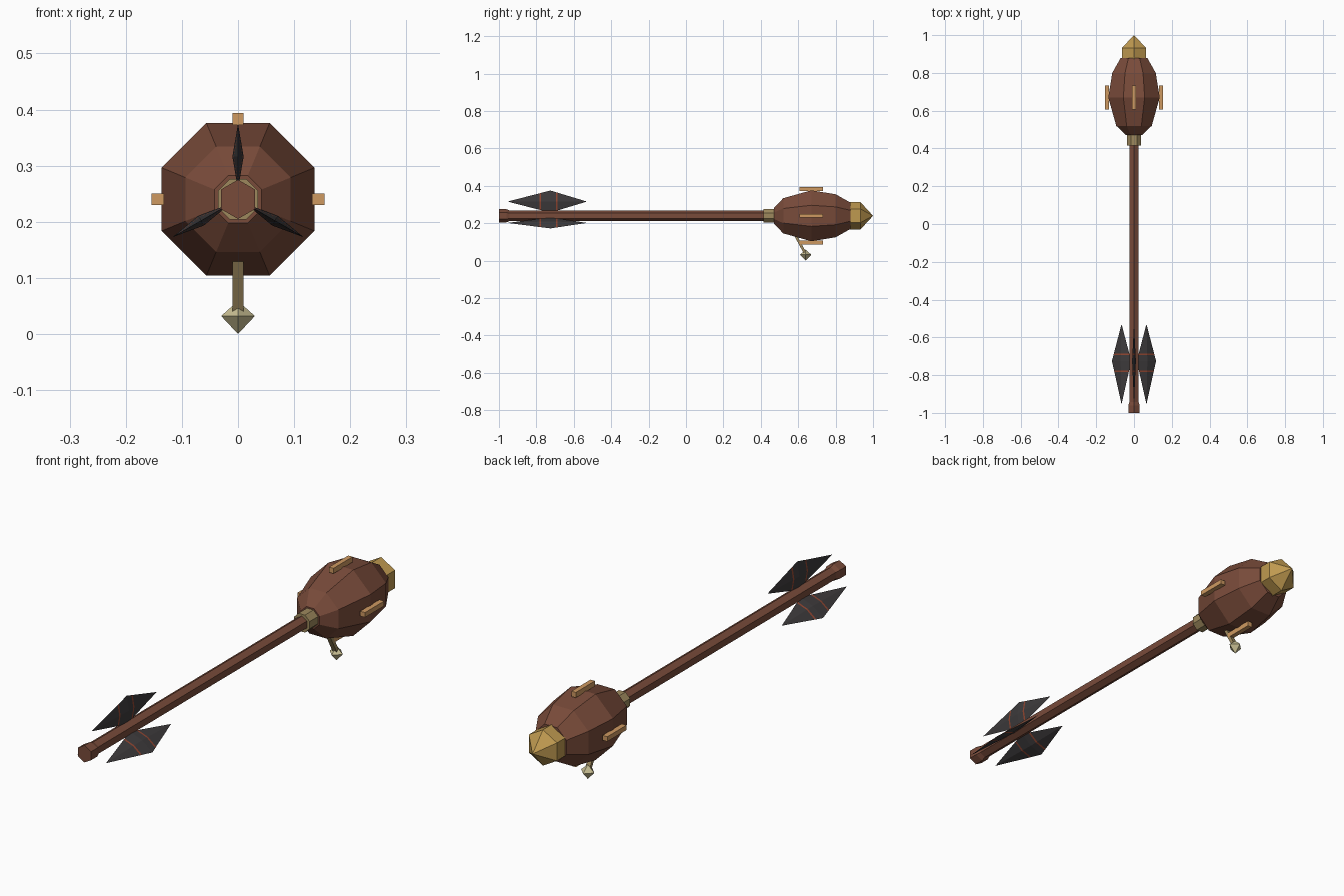
import bpy, bmesh
from math import pi, cos, sin, radians
from mathutils import Matrix, Vector

if "Cube" in bpy.data.objects:
    bpy.data.objects.remove(bpy.data.objects["Cube"])

AXIS = Vector((0, 0, 0.24))


def material(name, rgb):
    m = bpy.data.materials.new(name)
    m.use_nodes = True
    m.diffuse_color = (*rgb, 1)
    node = next(n for n in m.node_tree.nodes if n.type == 'BSDF_PRINCIPLED')
    node.inputs["Base Color"].default_value = (*rgb, 1)
    node.inputs["Roughness"].default_value = 0.8
    return m


wood = material("reddish wood", (0.19, 0.07, 0.042))
gold = material("gold", (0.52, 0.32, 0.08))
brass = material("dull brass", (0.34, 0.25, 0.11))
tan = material("tan strap", (0.62, 0.32, 0.12))
pale = material("pale bead", (0.58, 0.52, 0.29))
grey = material("dark grey feather", (0.047, 0.043, 0.045))
red = material("rust red", (0.28, 0.06, 0.03))


def finish(name, bm, *mats):
    bmesh.ops.remove_doubles(bm, verts=bm.verts, dist=0.0001)
    bmesh.ops.recalc_face_normals(bm, faces=bm.faces)
    mesh = bpy.data.meshes.new(name)
    bm.to_mesh(mesh)
    bm.free()
    for m in mats:
        mesh.materials.append(m)
    obj = bpy.data.objects.new(name, mesh)
    bpy.context.collection.objects.link(obj)
    return obj


def turned(name, profile, sides, start, mat):
    """Faceted solid around the long axis; profile holds (y, corner radius)."""
    bm = bmesh.new()
    rings = []
    for y, r in profile:
        angles = [start + 2 * pi * i / sides for i in range(sides)]
        rings.append([bm.verts.new(AXIS + Vector((r * cos(a), y, r * sin(a)))) for a in angles])
    for a, b in zip(rings, rings[1:]):
        for i in range(sides):
            j = (i + 1) % sides
            bm.faces.new((a[i], a[j], b[j], b[i]))
    for ring, (y, r) in zip((rings[0], rings[-1]), (profile[0], profile[-1])):
        if r > 0.001:
            bm.faces.new(ring)
    return finish(name, bm, mat)


def box(name, size, matrix, mat):
    bm = bmesh.new()
    bmesh.ops.create_cube(bm, size=1, matrix=matrix @ Matrix.Diagonal((*size, 1)))
    return finish(name, bm, mat)


# Shaft, nock, collar, barrel head and pointed cap
flat = 1 / cos(pi / 8)
turned("shaft", [(-0.96, 0.028), (0.45, 0.028)], 6, pi / 6, wood)
turned("nock", [(-1, 0.035), (-0.96, 0.035), (-0.94, 0.027)], 6, pi / 6, wood)
turned("collar", [(0.415, 0.036 * flat), (0.475, 0.036 * flat)], 8, pi / 8, brass)
barrel = [(0.47, 0.042), (0.52, 0.094), (0.67, 0.136), (0.8, 0.115), (0.88, 0.07)]
turned("barrel_head", [(y, r * flat) for y, r in barrel], 8, pi / 8, wood)
turned("tip_cap", [(0.87, 0.074), (0.932, 0.074), (1, 0)], 6, pi / 6, gold)

# Straps around the barrel
for i, side in enumerate(("left", "top", "right", "bottom")):
    spin = Matrix.Translation(AXIS) @ Matrix.Rotation(-i * pi / 2, 4, 'Y')
    box(side + "_strap", (0.022, 0.125, 0.02),
        spin @ Matrix.Translation((0.143, 0.67, 0)), tan)

# Feathers: flattened diamonds with narrow stripes
STRIPES = (-0.78, -0.69)
for name, angle in (("top", 90), ("right", 210), ("left", 330)):
    a = radians(angle)
    out = Vector((cos(a), 0, sin(a)))
    across = Vector((-sin(a), 0, cos(a))) * 0.01
    along = Vector((0, 0.212, 0))
    mid = AXIS + out * 0.076 + Vector((0, -0.742, 0))
    widest = Vector((0, 0.017, 0))
    bm = bmesh.new()
    rim = [bm.verts.new(mid + p) for p in
           (along, widest + out * 0.059, -along, widest - out * 0.059)]
    for s in (1, -1):
        peak = bm.verts.new(mid + widest + across * s)
        for i in range(4):
            bm.faces.new((rim[i], rim[(i + 1) % 4], peak))
    for y in STRIPES:
        for edge in (-0.004, 0.004):
            bmesh.ops.bisect_plane(bm, geom=bm.verts[:] + bm.edges[:] + bm.faces[:],
                                   plane_co=(0, y + edge, 0), plane_no=(0, 1, 0))
    for f in bm.faces:
        c = f.calc_center_median().y
        f.material_index = int(any(abs(c - y) < 0.004 for y in STRIPES))
    finish(name + "_feather", bm, grey, red)

# Hanging trigger rod and bead
start, end = Vector((0, 0.575, 0.155)), Vector((0, 0.638, 0.038))
rod = end - start
turn = rod.to_track_quat('Z', 'Y').to_matrix().to_4x4()
box("trigger_rod", (0.02, 0.014, rod.length),
    Matrix.Translation((start + end) / 2) @ turn, brass)
bm = bmesh.new()
ring = [bm.verts.new((0.03 * cos(i * pi / 2), 0.64 + 0.03 * sin(i * pi / 2), 0.032))
        for i in range(4)]
for z in (0.0, 0.059):
    peak = bm.verts.new((0, 0.64, z))
    for i in range(4):
        bm.faces.new((ring[i], ring[(i + 1) % 4], peak))
finish("trigger_bead", bm, pale)
